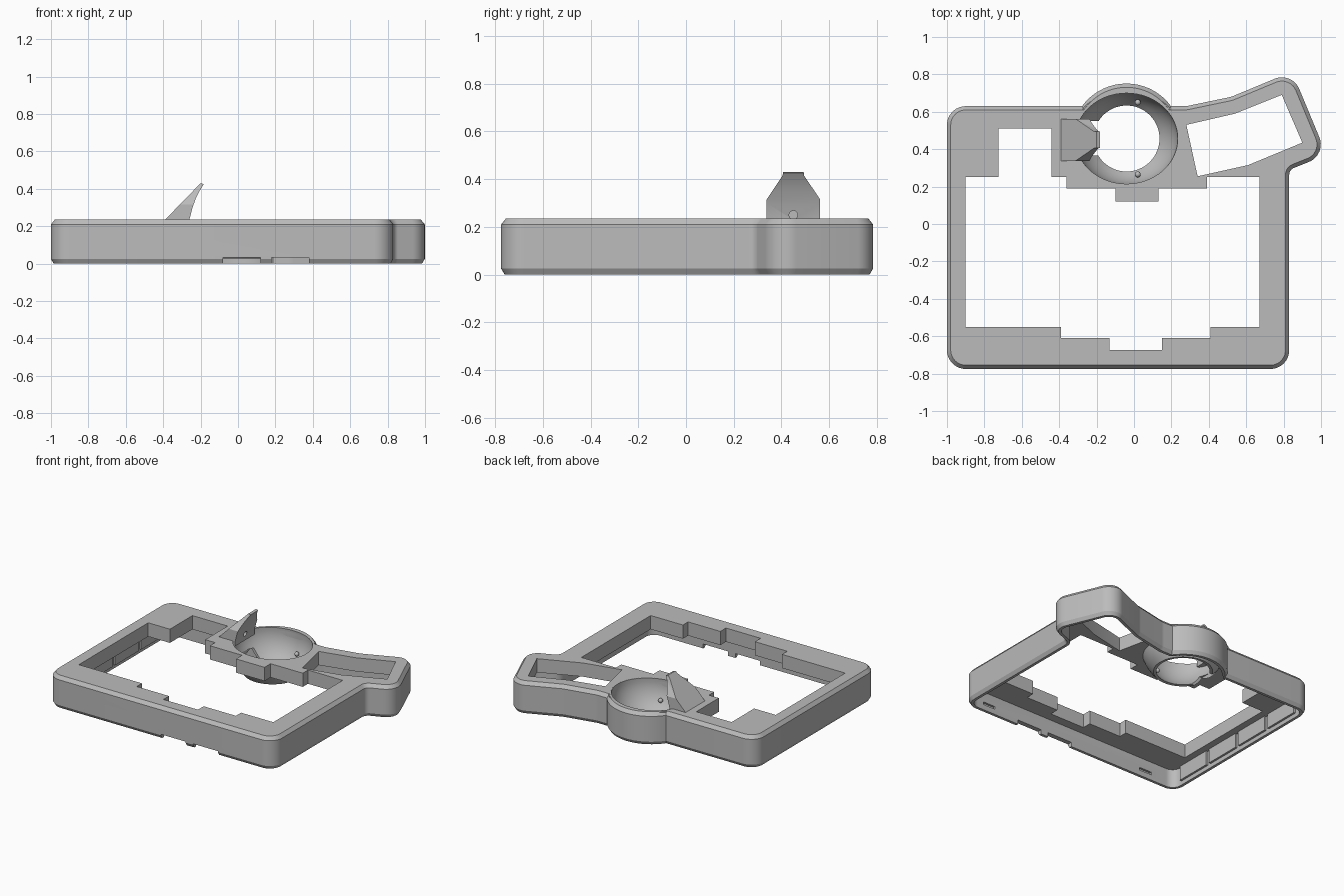
import bpy, bmesh
from math import sin, cos, pi, radians, sqrt
from mathutils import Vector

if "Cube" in bpy.data.objects:
    bpy.data.objects.remove(bpy.data.objects["Cube"])

grey = bpy.data.materials.new("plain_grey")
grey.use_nodes = True
grey.diffuse_color = (0.5, 0.5, 0.5, 1)
grey.node_tree.nodes["Principled BSDF"].inputs["Base Color"].default_value = (0.5, 0.5, 0.5, 1)


def loft(name, rings, wrap=False):
    """Skin a stack of equal rings; cap the ends or join last to first."""
    bm = bmesh.new()
    loops = [[bm.verts.new(p) for p in ring] for ring in rings]
    pairs = list(zip(loops, loops[1:]))
    if wrap:
        pairs.append((loops[-1], loops[0]))
    else:
        bm.faces.new(loops[0])
        bm.faces.new(loops[-1])
    for a, b in pairs:
        for i in range(len(a)):
            j = (i + 1) % len(a)
            bm.faces.new((a[i], a[j], b[j], b[i]))
    bmesh.ops.recalc_face_normals(bm, faces=bm.faces)
    mesh = bpy.data.meshes.new(name)
    bm.to_mesh(mesh)
    bm.free()
    mesh.materials.append(grey)
    ob = bpy.data.objects.new(name, mesh)
    bpy.context.collection.objects.link(ob)
    return ob


def prism(name, outline, z0, z1):
    return loft(name, [[(p[0], p[1], z) for p in outline] for z in (z0, z1)])


def box(name, x0, x1, y0, y1, z0, z1):
    return prism(name, [(x0, y0), (x1, y0), (x1, y1), (x0, y1)], z0, z1)


def combine(target, cutter, operation="DIFFERENCE"):
    cutter.hide_render = True
    mod = target.modifiers.new("cut", "BOOLEAN")
    mod.operation, mod.object, mod.solver = operation, cutter, "EXACT"
    bpy.context.view_layer.objects.active = target
    bpy.ops.object.modifier_apply(modifier=mod.name)
    bpy.data.objects.remove(cutter)


def rounded(points, steps=8):
    """Fillet each (x, y, radius) corner of a polygon."""
    out = []
    for i, (x, y, r) in enumerate(points):
        p = Vector((x, y, 0))
        if not r:
            out.append(p)
            continue
        a = (Vector((*points[i - 1][:2], 0)) - p).normalized()
        b = (Vector((*points[(i + 1) % len(points)][:2], 0)) - p).normalized()
        half = a.angle(b) / 2
        centre = p + (a + b).normalized() * r / sin(half)
        d = r * cos(half) / sin(half)
        v, w = p + a * d - centre, p + b * d - centre
        out += [centre + v.lerp(w, k / steps).normalized() * r for k in range(steps + 1)]
    return out


def inset(loop, d, z):
    """Mitred inward offset of a counter-clockwise loop at height z."""
    out = []
    for i, p in enumerate(loop):
        e = (p - loop[i - 1]).normalized()
        f = (loop[(i + 1) % len(loop)] - p).normalized()
        n, m = Vector((-e.y, e.x, 0)), Vector((-f.y, f.x, 0))
        q = p + (n + m) * d / (1 + n.dot(m))
        out.append((q.x, q.y, z))
    return out


CX, CY = -0.04, 0.457
TOP, UNDER = 0.235, 0.135

# Case shell: rounded frame with a round bulge and a slanted handle
bulge = [(CX + 0.294 * cos(radians(t)), CY + 0.294 * sin(radians(t)), 0)
         for t in range(36, 145, 6)]
outline = rounded([(-1, -0.775, 0.1), (0.83, -0.775, 0.1), (0.83, 0.29, 0.04),
                   (1.03, 0.37, 0.1), (0.845, 0.815, 0.1), (0.52, 0.68, 0.1),
                   (0.28, 0.63, 0.1)] + bulge + [(-1, 0.63, 0.1)])
case = loft("case_shell", [inset(outline, d, z) for d, z in
                           ((0.015, 0), (0, 0.025), (0, TOP - 0.025), (0.02, TOP))])
combine(case, loft("cavity", [inset(outline, 0.035, z) for z in (-0.1, UNDER)]))

# Stepped main opening
window = [(-0.9, -0.55), (-0.39, -0.55), (-0.39, -0.61), (-0.13, -0.61),
          (-0.13, -0.675), (0.15, -0.675), (0.15, -0.61), (0.41, -0.61),
          (0.41, -0.55), (0.67, -0.55), (0.67, 0.25), (0.39, 0.25), (0.39, 0.19),
          (0.13, 0.19), (0.13, 0.12), (-0.1, 0.12), (-0.1, 0.19), (-0.36, 0.19),
          (-0.36, 0.25), (-0.44, 0.25), (-0.44, 0.51), (-0.725, 0.51),
          (-0.725, 0.25), (-0.9, 0.25)]
combine(case, prism("window_cut", window, -0.2, 0.5))

# Handle opening
handle = [(0.34, 0.255), (0.61, 0.315), (0.9, 0.435), (0.79, 0.69), (0.54, 0.59), (0.28, 0.53)]
combine(case, prism("handle_cut", handle, -0.2, 0.5))


def ellipse(rx, ry, z, n=64):
    return [(CX + rx * cos(2 * pi * i / n), CY + ry * sin(2 * pi * i / n), z) for i in range(n)]


combine(case, loft("bowl_cut", [ellipse(0.277, 0.244, z) for z in (-0.2, 0.5)]))

# Notches in the lower front edge, small slots inside the front wall
for x in (-0.08, 0.18):
    combine(case, box("notch", x, x + 0.2, -0.9, -0.7, -0.1, 0.032))
for x in (-0.72, 0.63):
    combine(case, box("slot", x - 0.05, x + 0.05, -0.755, -0.7, 0.04, 0.06))

# Open bowl, wider across x at the rim
inner, outer = [], []
for k in range(9):
    z = 0.03 + (TOP - 0.03) * k / 8
    r = sqrt(0.06 - (z - 0.2) ** 2)
    stretch = 1 + 0.13 * k / 8
    inner.append(ellipse(r * stretch, r, z))
    outer.append(ellipse(r * stretch + 0.02, r + 0.02, z - 0.002))
bowl = loft("bowl", inner + outer[::-1], wrap=True)
combine(bowl, box("bowl_notch", -0.28, -0.15, 0.365, 0.55, -0.1, 0.11))

# Locating pegs inside the bowl
for y in (0.265, 0.65):
    bpy.ops.mesh.primitive_uv_sphere_add(segments=16, ring_count=8, radius=0.016,
                                         location=(0.02, y, 0.1))
    peg = bpy.context.object
    peg.name = "bowl_peg"
    peg.data.materials.append(grey)

# Leaning fin: side profile trimmed by its front outline
side = [(-0.39, 0.2), (-0.39, 0.235), (-0.2, 0.43), (-0.183, 0.425), (-0.205, 0.39),
        (-0.225, 0.35), (-0.243, 0.3), (-0.26, 0.235), (-0.262, 0.2)]
fin = loft("fin", [[(x, y, z) for x, z in side] for y in (0.3, 0.6)])
face = [(0.338, 0.1), (0.338, 0.315), (0.405, 0.415), (0.415, 0.5),
        (0.485, 0.5), (0.495, 0.415), (0.562, 0.315), (0.562, 0.1)]
combine(fin, loft("fin_trim", [[(x, y, z) for y, z in face] for x in (-0.6, 0)]), "INTERSECT")
hole = [[(x, 0.45 + 0.018 * cos(pi * i / 8), 0.25 + 0.018 * sin(pi * i / 8))
         for i in range(16)] for x in (-0.32, 0)]
combine(fin, loft("fin_hole", hole))

# Raised panels inside the side wall
for i in range(4):
    y = -0.66 + i * 0.3
    box("wall_panel", -0.97, -0.95, y, y + 0.27, 0.03, UNDER + 0.005)

for ob in bpy.data.objects:
    ob.select_set(ob.type == "MESH")
bpy.context.view_layer.objects.active = case
bpy.ops.object.shade_smooth_by_angle(angle=radians(30))
